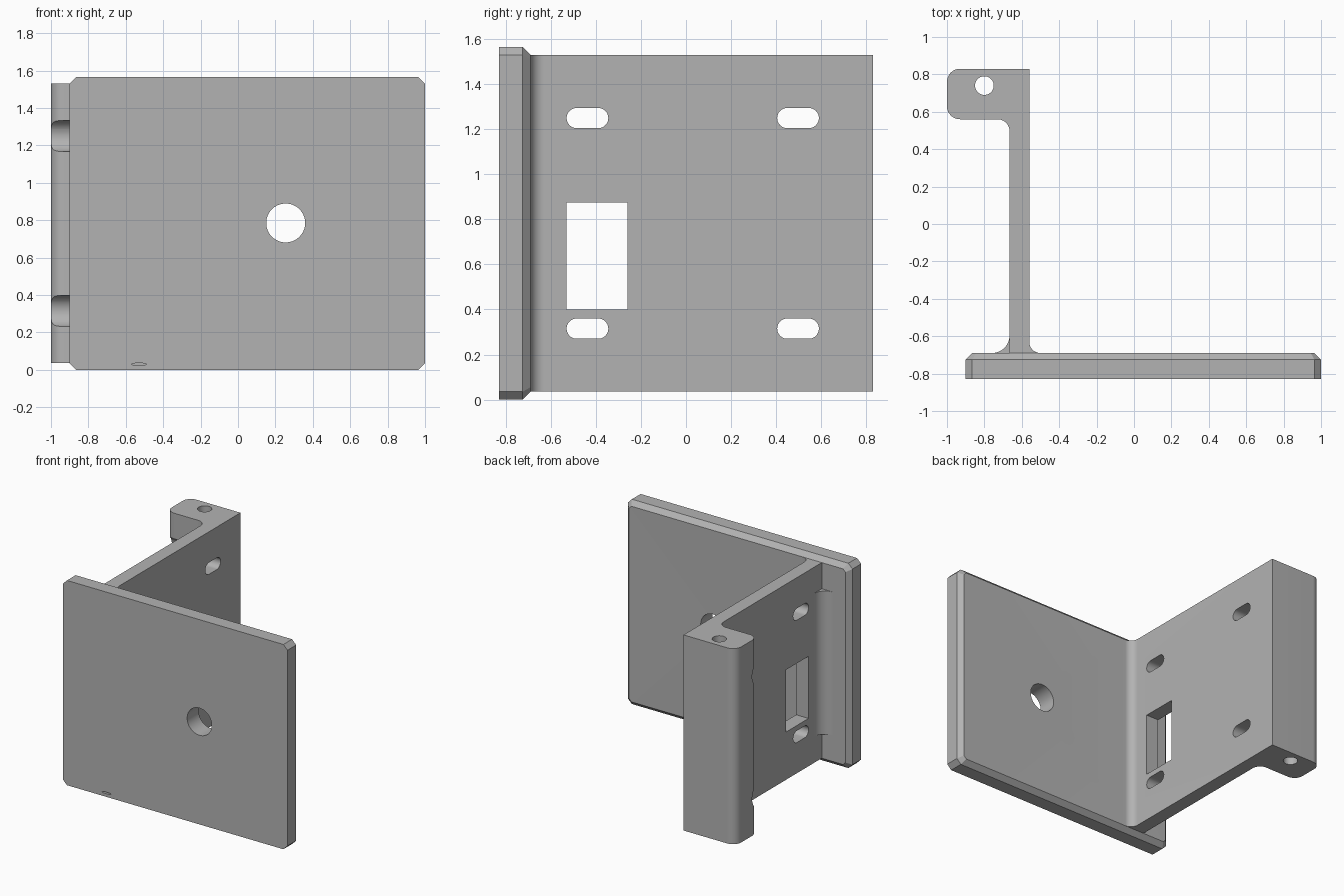
import bpy, bmesh
from math import cos, sin, radians

cube = bpy.data.objects.get("Cube")
if cube:
    bpy.data.objects.remove(cube, do_unlink=True)

grey = bpy.data.materials.new("plain grey")
grey.use_nodes = True
colour = (0.45, 0.45, 0.45, 1)
grey.diffuse_color = colour
grey.node_tree.nodes["Principled BSDF"].inputs["Base Color"].default_value = colour


def arc(cx, cy, r, a, b, n=12):
    angles = [radians(a + (b - a) * i / n) for i in range(n + 1)]
    return [(cx + r * cos(t), cy + r * sin(t)) for t in angles]


def slot(u0, u1, v, r):
    """Outline of a slot whose end centres are u0 and u1."""
    return arc(u0, v, r, 90, 270, 20) + arc(u1, v, r, -90, 90, 20)


def loft(name, layers, axis):
    """Skin matching outlines, each given as (points, position along axis)."""
    place = {"x": lambda u, v, w: (w, u, v),
             "y": lambda u, v, w: (u, w, v),
             "z": lambda u, v, w: (u, v, w)}[axis]
    bm = bmesh.new()
    rings = [[bm.verts.new(place(u, v, w)) for u, v in pts] for pts, w in layers]
    for low, high in zip(rings, rings[1:]):
        for i in range(len(low)):
            bm.faces.new((low[i - 1], low[i], high[i], high[i - 1]))
    bm.faces.new(rings[0])
    bm.faces.new(rings[-1])
    bmesh.ops.recalc_face_normals(bm, faces=bm.faces)
    mesh = bpy.data.meshes.new(name)
    bm.to_mesh(mesh)
    bm.free()
    mesh.materials.append(grey)
    obj = bpy.data.objects.new(name, mesh)
    bpy.context.collection.objects.link(obj)
    return obj


def prism(name, pts, axis, lo, hi):
    return loft(name, [(pts, lo), (pts, hi)], axis)


def combine(target, tool, operation):
    """Apply a boolean and discard its tool."""
    mod = target.modifiers.new(operation, "BOOLEAN")
    mod.operation, mod.solver, mod.object = operation, "EXACT", tool
    bpy.context.view_layer.objects.active = target
    bpy.ops.object.modifier_apply(modifier=mod.name)
    bpy.data.objects.remove(tool, do_unlink=True)


def octagon(x0, x1, z0, z1, c):
    return [(x0 + c, z0), (x1 - c, z0), (x1, z0 + c), (x1, z1 - c),
            (x1 - c, z1), (x0 + c, z1), (x0, z1 - c), (x0, z0 + c)]


# Upright web with its rear flange and inner root fillet
profile = ([(-0.665, -0.71), (-0.5, -0.71)] + arc(-0.5, -0.63, 0.06, 270, 180)
           + [(-0.56, 0.83)] + arc(-0.93, 0.76, 0.07, 90, 180)
           + arc(-0.93, 0.63, 0.07, 180, 270) + arc(-0.73, 0.495, 0.065, 90, 0))
bracket = prism("mounting_bracket", profile, "z", 0.035, 1.53)

# Front plate, chamfered around its back edge
outer = octagon(-0.9, 1, 0, 1.565, 0.035)
inner = octagon(-0.865, 0.965, 0.035, 1.53, 0.02)
plate = loft("front_plate", [(outer, -0.83), (outer, -0.725), (inner, -0.69)], "y")
combine(bracket, plate, "UNION")

# Shorter outer root fillet
gusset = arc(-0.76, -0.595, 0.095, 270, 360) + [(-0.64, -0.595), (-0.64, -0.71), (-0.76, -0.71)]
combine(bracket, prism("root_fillet", gusset, "z", 0.235, 1.33), "UNION")

# Mounting slots, with matching screwdriver clearance in the flange
for z in (0.315, 1.25):
    for y in (-0.485, 0.45):
        combine(bracket, prism("slot_cutter", slot(y, y + 0.095, z, 0.045), "x", -0.8, -0.4),
                "DIFFERENCE")
    groove = slot(0.45, 0.545, z, 0.085)
    combine(bracket, prism("groove_cutter", groove, "x", -1.1, -0.665), "DIFFERENCE")

# Rectangular window in the web
window = [(-0.53, 0.4), (-0.26, 0.4), (-0.26, 0.875), (-0.53, 0.875)]
combine(bracket, prism("window_cutter", window, "x", -0.8, -0.4), "DIFFERENCE")

# Round holes in the plate and down through the flange
combine(bracket, prism("plate_hole_cutter", arc(0.255, 0.785, 0.104, 0, 354, 59), "y", -1, -0.5),
        "DIFFERENCE")
combine(bracket, prism("flange_hole_cutter", arc(-0.8, 0.74, 0.05, 0, 350, 35), "z", -0.1, 1.7),
        "DIFFERENCE")

# Shallow sliver recess low on the plate
sliver = [(-0.53 + 0.04 * x, 0.03 + 0.006 * z) for x, z in arc(0, 0, 1, 0, 345, 23)]
combine(bracket, prism("sliver_cutter", sliver, "y", -0.9, -0.81), "DIFFERENCE")

bpy.ops.object.select_all(action="DESELECT")
bracket.select_set(True)
bpy.context.view_layer.objects.active = bracket
bpy.ops.object.shade_smooth_by_angle(angle=radians(30))
